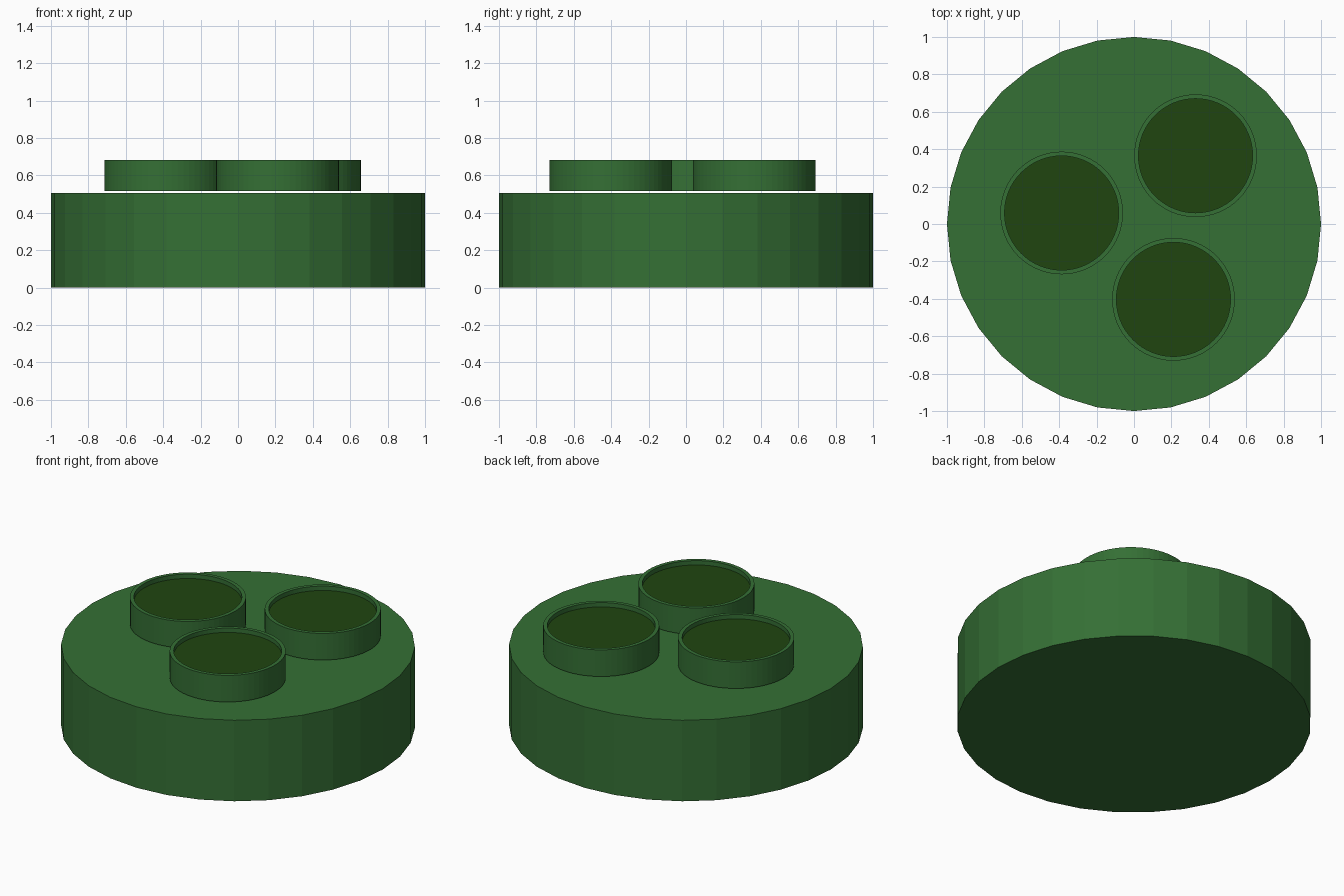
import bpy, bmesh
from mathutils import Matrix

if "Cube" in bpy.data.objects:
    bpy.data.objects.remove(bpy.data.objects["Cube"])


def material(name, color):
    m = bpy.data.materials.new(name)
    m.diffuse_color = (*color, 1)
    m.use_nodes = True
    m.node_tree.nodes["Principled BSDF"].inputs["Base Color"].default_value = m.diffuse_color
    return m


def cylinder(bm, sides, r, z0, z1):
    bmesh.ops.create_cone(bm, cap_ends=True, segments=sides, radius1=r, radius2=r,
                          depth=z1 - z0, matrix=Matrix.Translation((0, 0, (z0 + z1) / 2)))


def make_object(name, bm, mats, loc=(0, 0, 0)):
    me = bpy.data.meshes.new(name)
    bm.to_mesh(me)
    bm.free()
    for m in mats:
        me.materials.append(m)
    ob = bpy.data.objects.new(name, me)
    ob.location = loc
    bpy.context.collection.objects.link(ob)
    return ob


green = material("green", (0.035, 0.16, 0.035))
dark = material("dark_green", (0.014, 0.06, 0.005))

# Round base
bm = bmesh.new()
cylinder(bm, 32, 1.0, 0.0, 0.505)
make_object("base", bm, [green])

# Three raised cups, hovering just above the base, with a dark recessed disc
for i, (x, y) in enumerate([(0.329, 0.365), (-0.387, 0.059), (0.211, -0.403)]):
    bm = bmesh.new()
    cylinder(bm, 64, 0.328, 0.516, 0.682)
    top = max(bm.faces, key=lambda f: f.calc_center_median().z)
    bmesh.ops.inset_region(bm, faces=[top], thickness=0.023)
    disc = bmesh.ops.extrude_discrete_faces(bm, faces=[top])["faces"][0]
    bmesh.ops.translate(bm, verts=disc.verts, vec=(0, 0, -0.027))
    disc.material_index = 1
    make_object(f"cup_{i + 1}", bm, [green, dark], (x, y, 0))
